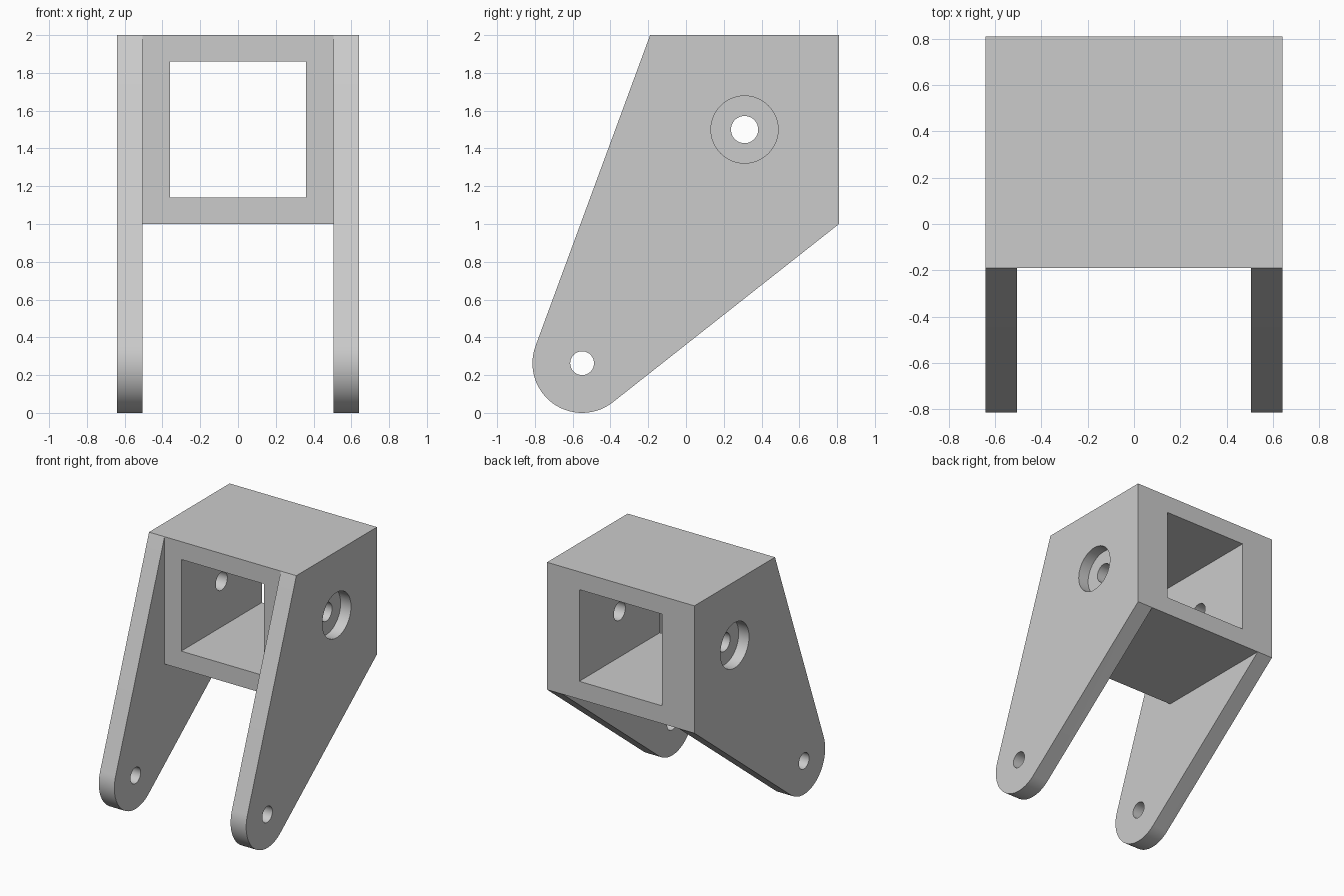
import bpy, bmesh, math
from mathutils import Matrix

cube = bpy.data.objects.get("Cube")
if cube:
    bpy.data.objects.remove(cube, do_unlink=True)

HALF, ARM_IN = 0.64, 0.505             # outer half width, inner face of arms
FRONT, BACK, FLOOR, TOP = -0.19, 0.81, 1.0, 2.0
PIVOT, PIVOT_R = (-0.55, 0.263), 0.263

grey = bpy.data.materials.new("plain grey")
grey.use_nodes = True
grey.diffuse_color = (0.6, 0.6, 0.6, 1)
grey.node_tree.nodes["Principled BSDF"].inputs["Base Color"].default_value = (0.6, 0.6, 0.6, 1)


def add_object(name, bm):
    bmesh.ops.recalc_face_normals(bm, faces=bm.faces)
    mesh = bpy.data.meshes.new(name)
    bm.to_mesh(mesh)
    bm.free()
    mesh.materials.append(grey)
    obj = bpy.data.objects.new(name, mesh)
    bpy.context.collection.objects.link(obj)
    return obj


def extrude_profile(name, points, half):
    bm = bmesh.new()
    face = bm.faces.new([bm.verts.new((-half, y, z)) for y, z in points])
    new = bmesh.ops.extrude_face_region(bm, geom=[face])["geom"]
    verts = [g for g in new if isinstance(g, bmesh.types.BMVert)]
    bmesh.ops.translate(bm, verts=verts, vec=(2 * half, 0, 0))
    return add_object(name, bm)


def block(name, half, y0, y1, z0, z1):
    return extrude_profile(name, [(y0, z0), (y1, z0), (y1, z1), (y0, z1)], half)


def rod(name, x, y, z, radius, length):
    bm = bmesh.new()
    bmesh.ops.create_cone(bm, cap_ends=True, segments=48, radius1=radius, radius2=radius,
                          depth=length, matrix=Matrix.Translation((x, y, z))
                          @ Matrix.Rotation(math.pi / 2, 4, "Y"))
    return add_object(name, bm)


# Side outline: square housing tapering to a rounded pivot end
outline = [(BACK, FLOOR), (BACK, TOP), (FRONT, TOP)]
start, end, steps = math.radians(159.7), math.radians(308.1), 28
for i in range(steps + 1):
    a = start + (end - start) * i / steps
    outline.append((PIVOT[0] + PIVOT_R * math.cos(a), PIVOT[1] + PIVOT_R * math.sin(a)))
bracket = extrude_profile("bracket", outline, HALF)

# Openings: gap between arms, tunnel, pivot holes, cross bolt hole and its recesses
cutters = [
    block("gap_front_cutter", ARM_IN, -1.5, FRONT, -0.5, 2.5),
    block("gap_lower_cutter", ARM_IN, -1.5, 1.5, -0.5, FLOOR),
    block("tunnel_cutter", 0.36, -1.5, 1.5, 1.14, 1.86),
    rod("pivot_hole_cutter", 0, *PIVOT, 0.063, 3),
    rod("bolt_hole_cutter", 0, 0.31, 1.5, 0.072, 3),
]
for side in (-1, 1):
    cutters.append(rod("recess_cutter", side * (HALF - 0.09 + 0.25), 0.31, 1.5, 0.178, 0.5))

bpy.ops.object.select_all(action="DESELECT")
bpy.context.view_layer.objects.active = bracket
bracket.select_set(True)
for cutter in cutters:
    cutter.hide_render = True
    mod = bracket.modifiers.new("cut", "BOOLEAN")
    mod.operation, mod.solver, mod.object = "DIFFERENCE", "EXACT", cutter
    bpy.ops.object.modifier_apply(modifier=mod.name)
    bpy.data.objects.remove(cutter, do_unlink=True)

bpy.ops.object.shade_smooth_by_angle(angle=math.radians(30))
